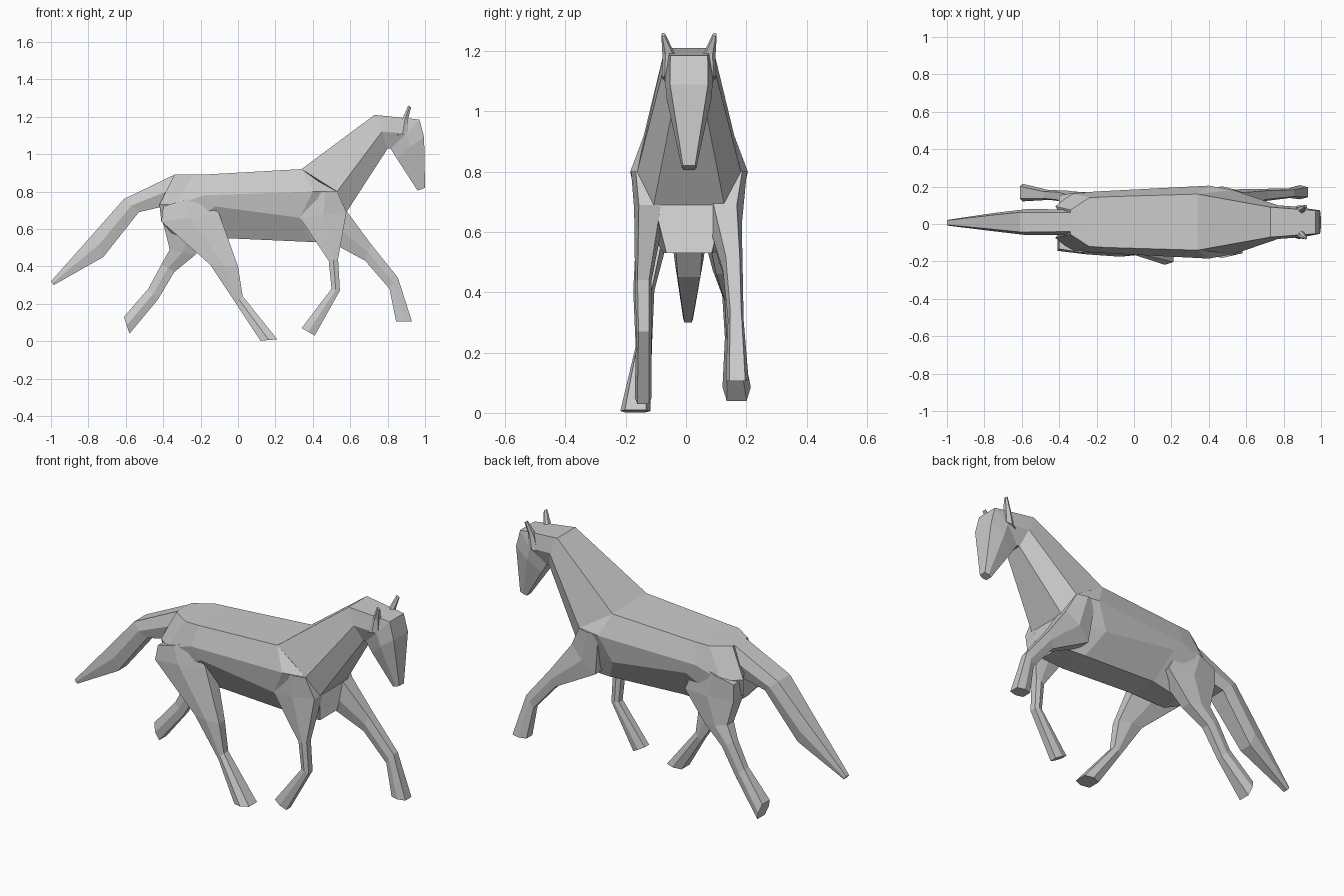
import bpy, bmesh

CY = 0.01  # centre line of the body


def loft(name, rings):
    """Skin a list of equal-length point rings and cap both ends."""
    bm = bmesh.new()
    vr = [[bm.verts.new(p) for p in ring] for ring in rings]
    n = len(vr[0])
    for a, b in zip(vr, vr[1:]):
        for i in range(n):
            j = (i + 1) % n
            bm.faces.new((a[i], a[j], b[j], b[i]))
    bm.faces.new(vr[0])
    bm.faces.new(vr[-1])
    bmesh.ops.recalc_face_normals(bm, faces=bm.faces)
    me = bpy.data.meshes.new(name)
    bm.to_mesh(me)
    bm.free()
    ob = bpy.data.objects.new(name, me)
    bpy.context.collection.objects.link(ob)
    return ob


def sym(half):
    """Mirror a half section of (x, z, half width) about the centre line."""
    return ([(x, CY + w, z) for x, z, w in half] +
            [(x, CY - w, z) for x, z, w in reversed(half)])


def limb(name, rows, k=0.55):
    """Six-sided limb; each row is front x,z, rear x,z, y, half width."""
    rings = []
    for fx, fz, rx, rz, y, w in rows:
        mx, mz = (fx + rx) / 2, (fz + rz) / 2
        rings.append([(fx, y + k * w, fz), (mx, y + w, mz), (rx, y + k * w, rz),
                      (rx, y - k * w, rz), (mx, y - w, mz), (fx, y - k * w, fz)])
    return loft(name, rings)


# Torso: rump, loin, shoulder, chest
loft("torso", [sym(h) for h in (
    [(-.34, .89, .065), (-.42, .73, .085), (-.41, .64, .07), (-.36, .58, .04)],
    [(-.24, .89, .13), (-.33, .73, .155), (-.29, .61, .13), (-.24, .53, .06)],
    [(-.16, .892, .135), (-.18, .78, .165), (-.12, .72, .165), (-.05, .55, .08)],
    [(.34, .92, .15), (.40, .80, .195), (.33, .66, .165), (.40, .53, .085)],
    [(.45, .90, .12), (.53, .80, .17), (.58, .69, .115), (.55, .53, .075)])])

# Neck
loft("neck", [sym(h) for h in (
    [(.34, .92, .15), (.53, .80, .172), (.58, .69, .117)],
    [(.73, 1.21, .08), (.77, 1.12, .09), (.80, 1.03, .05)])])

# Head: poll, brow, face, nose
loft("head", [sym(h) for h in (
    [(.73, 1.21, .08), (.77, 1.12, .09), (.80, 1.03, .05)],
    [(.97, 1.185, .062), (.90, 1.11, .08), (.815, 1.03, .05)],
    [(.995, 1.09, .063), (.92, 1.04, .074), (.85, .975, .045)],
    [(1.0, .82, .02), (.98, .812, .024), (.96, .805, .018)])])

# Ears
for side, s in (("left", 1), ("right", -1)):
    limb(side + "_ear", [(.91, 1.12, .85, 1.10, CY + s * .068, .022),
                         (.91, 1.19, .875, 1.18, CY + s * .066, .022),
                         (.925, 1.25, .91, 1.26, CY + s * .085, .007)])

# Tail
limb("tail", [(-.34, .89, -.40, .72, CY, .068),
              (-.61, .76, -.53, .69, CY, .07),
              (-.76, .59, -.72, .45, CY, .05),
              (-1.0, .32, -.985, .30, CY - .003, .016)], k=0.75)

# Hind legs
limb("right_hind_leg", [(-.18, .79, -.40, .72, -.09, .062),
                        (-.10, .68, -.41, .64, -.10, .062),
                        (.0, .40, -.15, .41, -.14, .035),
                        (.025, .24, -.01, .20, -.14, .027),
                        (.21, .01, .12, .002, -.168, .05)], k=0.7)
limb("left_hind_leg", [(-.18, .79, -.40, .72, .11, .062),
                       (-.10, .62, -.40, .63, .11, .062),
                       (-.23, .46, -.365, .49, .13, .042),
                       (-.34, .37, -.41, .41, .15, .03),
                       (-.43, .22, -.48, .28, .155, .026),
                       (-.58, .04, -.61, .13, .168, .047)], k=0.7)

# Front legs
limb("right_front_leg", [(.53, .80, .41, .80, -.13, .052),
                         (.58, .69, .33, .66, -.12, .052),
                         (.535, .44, .485, .43, -.142, .027),
                         (.545, .27, .50, .28, -.14, .025),
                         (.41, .03, .34, .07, -.142, .028)], k=0.7)
limb("left_front_leg", [(.53, .80, .41, .80, .15, .052),
                        (.585, .69, .44, .56, .13, .055),
                        (.71, .52, .68, .43, .155, .033),
                        (.855, .34, .81, .28, .165, .026),
                        (.93, .105, .845, .105, .17, .038)], k=0.7)
